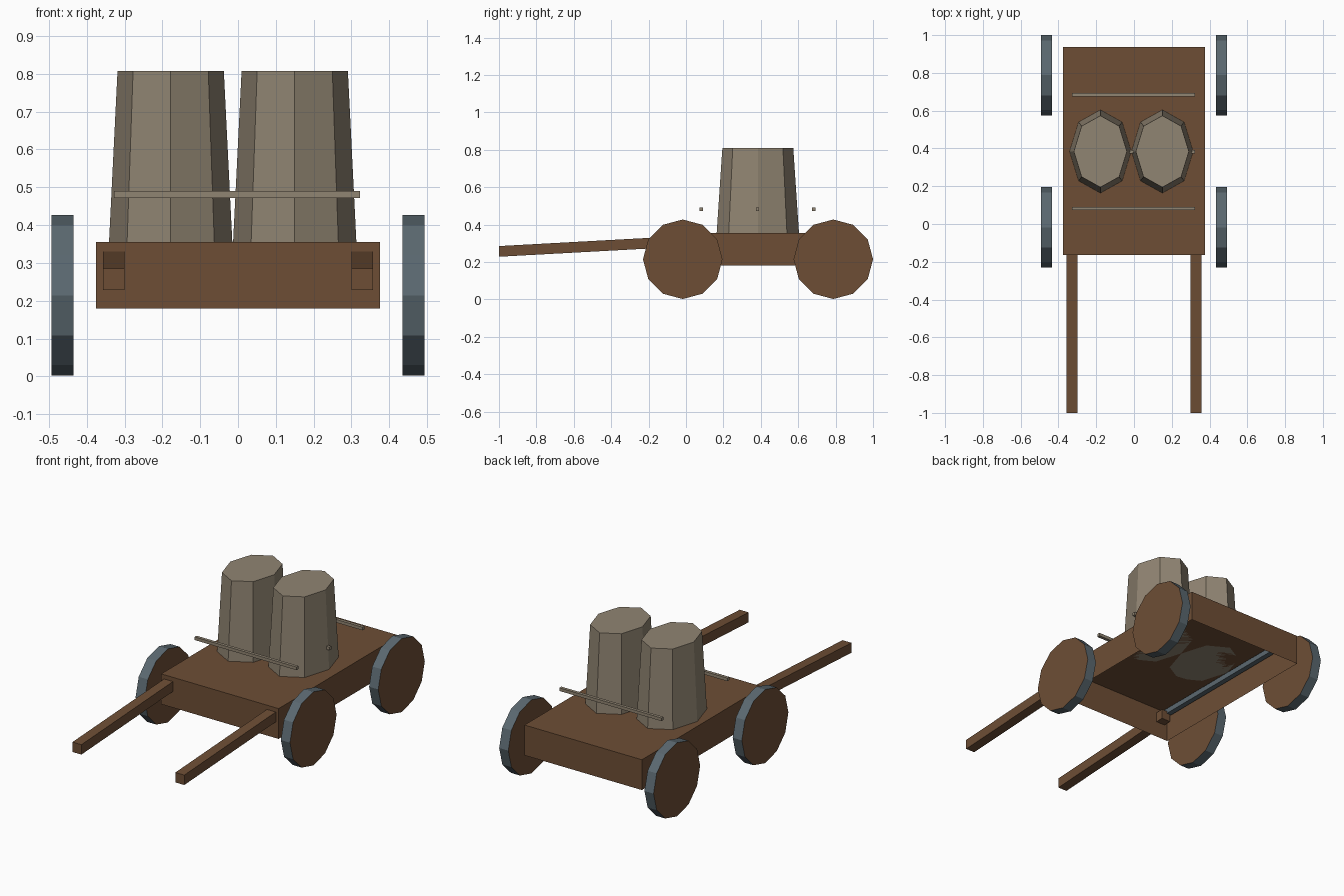
import bpy, bmesh, math
from mathutils import Matrix, Vector

if "Cube" in bpy.data.objects:
    bpy.data.objects.remove(bpy.data.objects["Cube"])


def material(name, rgb):
    m = bpy.data.materials.new(name)
    m.diffuse_color = (*rgb, 1)
    m.use_nodes = True
    m.node_tree.nodes["Principled BSDF"].inputs["Base Color"].default_value = m.diffuse_color
    return m


WOOD = material("brown wood", (0.155, 0.076, 0.036))
SACK = material("tan canvas", (0.28, 0.232, 0.168))
IRON = material("blue grey iron", (0.105, 0.14, 0.162))


def finish(name, bm, *mats):
    mesh = bpy.data.meshes.new(name)
    bm.to_mesh(mesh)
    bm.free()
    for m in mats:
        mesh.materials.append(m)
    ob = bpy.data.objects.new(name, mesh)
    bpy.context.collection.objects.link(ob)
    return ob


def box(name, lo, hi, mat, open_bottom=False, rise=0.0):
    """Box between two corners; rise lifts the +y end to slope it."""
    lo, hi = Vector(lo), Vector(hi)
    bm = bmesh.new()
    bmesh.ops.create_cube(bm, size=1)
    for v in bm.verts:
        v.co = Vector([(lo[i] + hi[i]) / 2 + v.co[i] * (hi[i] - lo[i]) for i in range(3)])
        if v.co.y > (lo.y + hi.y) / 2:
            v.co.z += rise
    if open_bottom:
        bm.normal_update()
        bmesh.ops.delete(bm, geom=[f for f in bm.faces if f.normal.z < -0.9], context='FACES_ONLY')
    return finish(name, bm, mat)


def wheel(name, x, y):
    bm = bmesh.new()
    bmesh.ops.create_cone(bm, cap_ends=True, segments=12, radius1=0.2125, radius2=0.2125,
                          depth=0.058, matrix=Matrix.Rotation(math.pi / 2, 4, 'Y'))
    bmesh.ops.translate(bm, verts=bm.verts, vec=(x, y, 0.2145))
    bm.normal_update()
    # iron tyre around wooden discs
    for f in bm.faces:
        f.material_index = 0 if abs(f.normal.x) > 0.9 else 1
    return finish(name, bm, WOOD, IRON)


def barrel(name, x):
    bm = bmesh.new()
    bmesh.ops.create_cone(bm, cap_ends=True, segments=8, radius1=1, radius2=0.862, depth=0.453)
    for v in bm.verts:
        v.co = Vector((x + v.co.x * 0.163, 0.384 + v.co.y * 0.22, 0.5815 + v.co.z))
    return finish(name, bm, SACK)


# hollow cart bed, open underneath
box("cart_bed", (-0.375, -0.165, 0.18), (0.375, 0.938, 0.355), WOOD, open_bottom=True)

for side, s in (("left", -1), ("right", 1)):
    # sloping pull shafts that poke slightly into the bed
    xs = sorted((s * 0.30, s * 0.357))
    box(side + "_shaft", (xs[0], -1.0, 0.228), (xs[1], -0.12, 0.285), WOOD, rise=0.048)
    # iron rail under the deck
    xs = sorted((s * 0.335, s * 0.365))
    box(side + "_under_rail", (xs[0], -0.14, 0.32), (xs[1], 0.91, 0.35), IRON)
    # wheels
    for end, y in (("front", -0.0175), ("rear", 0.7875)):
        wheel(f"{end}_{side}_wheel", s * 0.464, y)

# cargo
barrel("left_cargo_tub", -0.178)
barrel("right_cargo_tub", 0.150)

# tie rods across the cargo
for i, y in enumerate((0.082, 0.382, 0.684)):
    box(f"tie_rod_{i + 1}", (-0.328, y - 0.009, 0.472), (0.323, y + 0.009, 0.490), SACK)
